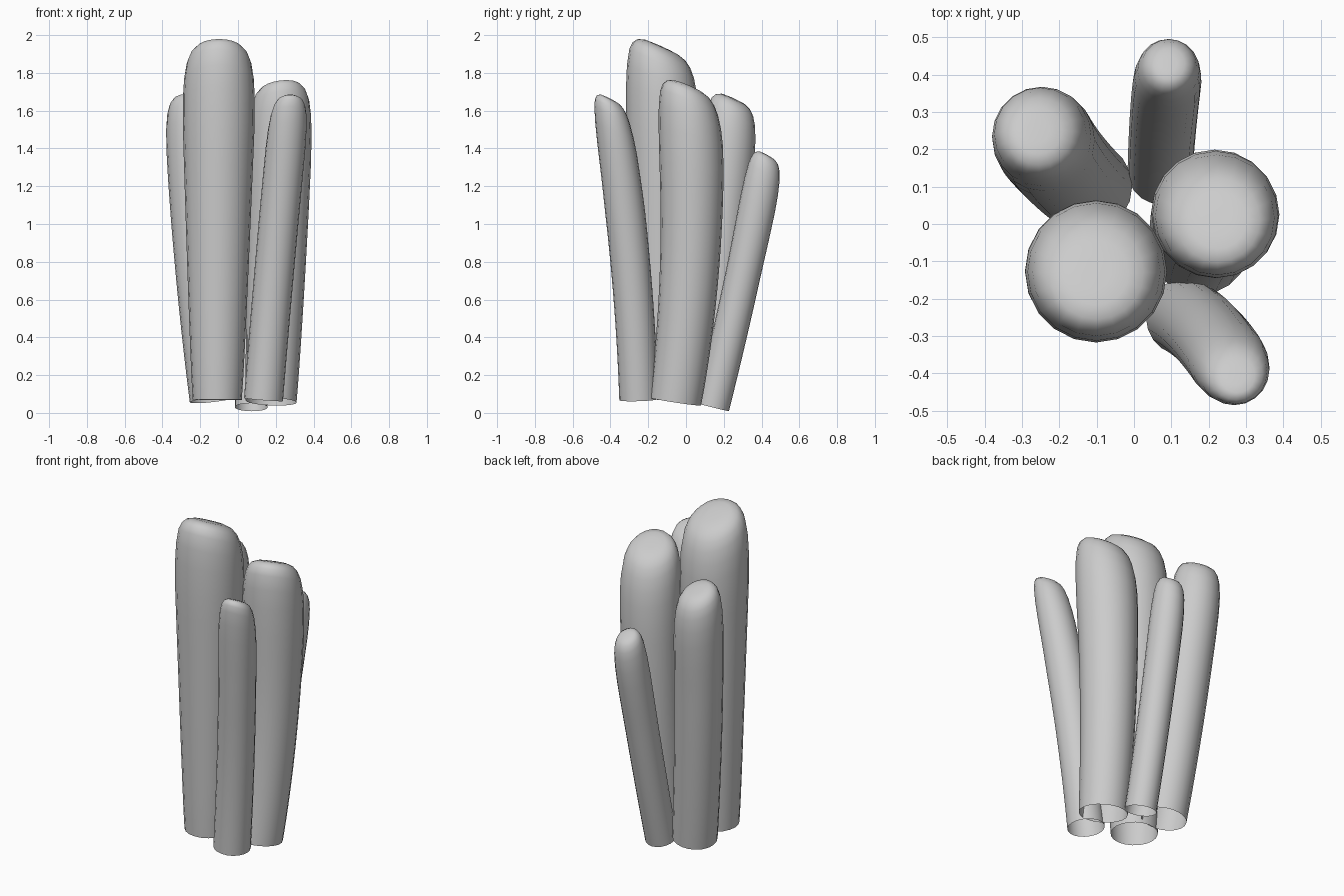
import bpy, bmesh, math
from mathutils import Vector

if "Cube" in bpy.data.objects:
    bpy.data.objects.remove(bpy.data.objects["Cube"])

SIDES = 20
# dome profile: (radius factor, depth below the centre of the tip)
DOME = [(1.0, 0.27), (0.97, 0.17), (0.90, 0.09), (0.80, 0.045),
        (0.66, 0.017), (0.45, 0.003), (0.22, 0.0)]


def path(pts, z):
    """Quadratic curve through three points, returning xy centre and slope at z."""
    a, m, b = [Vector(p) for p in pts]

    def at(h):
        la = (h - m.z) * (h - b.z) / ((a.z - m.z) * (a.z - b.z))
        lm = (h - a.z) * (h - b.z) / ((m.z - a.z) * (m.z - b.z))
        lb = (h - a.z) * (h - m.z) / ((b.z - a.z) * (b.z - m.z))
        return (a * la + m * lm + b * lb).xy
    return at(z), (at(z + 0.01) - at(z - 0.01)) / 0.02


def column(name, pts, r0, r1, lean):
    """Open-bottomed bent tube with a rounded tip slanting up toward 'lean'."""
    bm = bmesh.new()
    z0, z1 = pts[0][2], pts[2][2]
    body_top = z1 - 0.42
    levels = []
    for i in range(13):
        t = i / 12
        levels.append((z0 + (body_top - z0) * t, r0 + (r1 - r0) * t ** 0.85))
    levels += [(z1 - d, r1 * f) for f, d in DOME]
    rings = []
    for z, r in levels:
        c, slope = path(pts, z)
        w = min(1, max(0, (z - (z1 - 0.6)) / 0.5))
        tilt = (-slope).lerp(Vector(lean), w)
        ring = []
        for k in range(SIDES):
            a = 2 * math.pi * k / SIDES
            o = Vector((math.cos(a), math.sin(a))) * r
            ring.append(bm.verts.new((c.x + o.x, c.y + o.y, z + tilt.dot(o))))
        rings.append(ring)
    for lo, hi in zip(rings, rings[1:]):
        for k in range(SIDES):
            n = (k + 1) % SIDES
            bm.faces.new((lo[k], lo[n], hi[n], hi[k]))
    # tip
    tip = bm.verts.new((*path(pts, z1)[0], z1 + 0.001))
    for k in range(SIDES):
        bm.faces.new((rings[-1][k], rings[-1][(k + 1) % SIDES], tip))
    for f in bm.faces:
        f.smooth = True
    me = bpy.data.meshes.new(name)
    bm.to_mesh(me)
    bm.free()
    ob = bpy.data.objects.new(name, me)
    bpy.context.collection.objects.link(ob)


# five columns: base, middle and tip centres, base radius, top radius, slant
column("tallest_column", [(-0.11, -0.13, 0.07), (-0.105, -0.125, 1.0), (-0.10, -0.13, 1.94)],
       0.13, 0.19, (0, -0.45))
column("right_column", [(0.175, -0.055, 0.06), (0.205, 0.025, 0.9), (0.225, 0.01, 1.73)],
       0.135, 0.17, (0.12, -0.42))
column("front_right_column", [(0.135, -0.25, 0.07), (0.205, -0.305, 0.9), (0.277, -0.405, 1.665)],
       0.103, 0.105, (0, -0.5))
column("back_left_column", [(-0.13, 0.10, 0.07), (-0.21, 0.18, 0.9), (-0.255, 0.25, 1.665)],
       0.125, 0.137, (-0.05, -0.45))
column("back_column", [(0.07, 0.14, 0.03), (0.08, 0.295, 0.7), (0.095, 0.43, 1.365)],
       0.087, 0.092, (0, -0.55))
